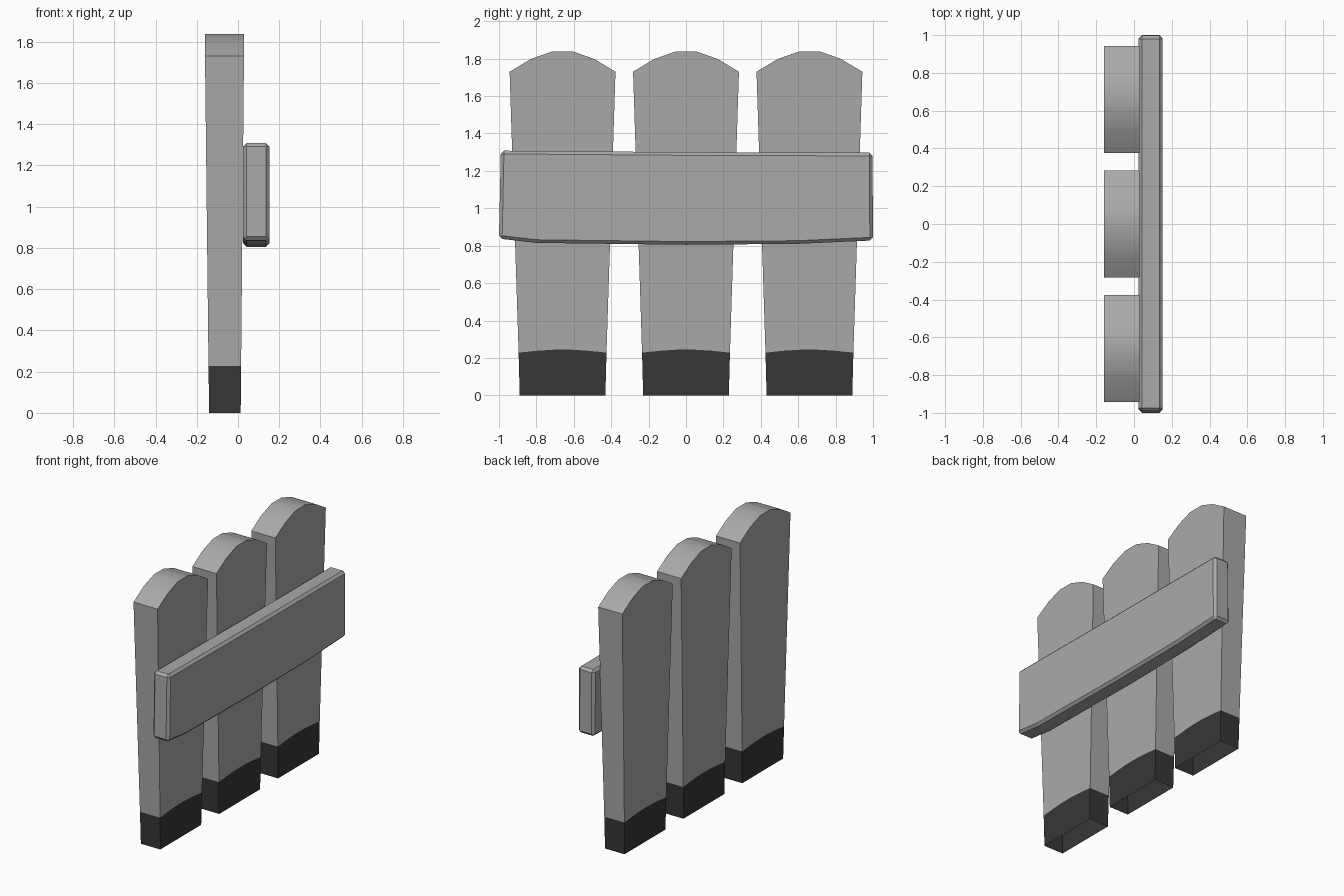
import bpy, bmesh

old = bpy.data.objects.get("Cube")
if old:
    bpy.data.objects.remove(old, do_unlink=True)


def material(name, value):
    m = bpy.data.materials.new(name)
    m.use_nodes = True
    colour = (value, value, value, 1)
    m.diffuse_color = colour
    m.node_tree.nodes["Principled BSDF"].inputs["Base Color"].default_value = colour
    return m


grey = material("grey paint", 0.40)
dark = material("dark base", 0.038)


def finish(name, bm, materials):
    bmesh.ops.recalc_face_normals(bm, faces=bm.faces)
    mesh = bpy.data.meshes.new(name)
    bm.to_mesh(mesh)
    bm.free()
    for m in materials:
        mesh.materials.append(m)
    ob = bpy.data.objects.new(name, mesh)
    bpy.context.collection.objects.link(ob)
    bpy.ops.object.select_all(action="DESELECT")
    ob.select_set(True)
    bpy.context.view_layer.objects.active = ob
    return ob


# Tapered picket: rows of points across the width, from the foot to the arched top
ARCH = [0, 0.63, 1, 1, 0.63, 0]
ROWS = [  # base height, arch rise, half width, back x, front x
    (0, 0, 0.229, -0.14, 0.013),
    (0.228, 0.016, 0.235, -0.143, 0.015),
    (1.73, 0.108, 0.283, -0.16, 0.029),
]


def picket(name, y):
    bm = bmesh.new()
    n = len(ARCH)
    loops = []
    for z, rise, half, back, front in ROWS:
        sides = []
        for x in (back, front):
            sides.append([bm.verts.new((x, y + half * (2 * i / (n - 1) - 1), z + rise * a))
                          for i, a in enumerate(ARCH)])
        loops.append(sides[0] + sides[1][::-1])
    # Walls; the foot is left open underneath
    for level, (low, high) in enumerate(zip(loops, loops[1:])):
        for i in range(2 * n):
            j = (i + 1) % (2 * n)
            f = bm.faces.new((low[i], low[j], high[j], high[i]))
            f.material_index = 1 if level == 0 else 0
    # Arched top
    top = loops[-1]
    for i in range(n - 1):
        bm.faces.new((top[i], top[i + 1], top[-2 - i], top[-1 - i]))
    finish(name, bm, (grey, dark))
    bpy.ops.object.shade_smooth_by_angle()


for name, y in (("right_picket", -0.66), ("middle_picket", 0), ("left_picket", 0.66)):
    picket(name, y)

# Slightly uneven cross board with chamfered edges
OUTLINE = [(-1, 0.838), (-0.8, 0.815), (0, 0.805), (0.6, 0.81), (1, 0.828),
           (0.997, 1.297), (0, 1.3), (-0.99, 1.308)]
bm = bmesh.new()
face = bm.faces.new([bm.verts.new((0.025, y, z)) for y, z in OUTLINE])
out = bmesh.ops.extrude_face_region(bm, geom=[face])
bmesh.ops.translate(bm, vec=(0.127, 0, 0),
                    verts=[g for g in out["geom"] if isinstance(g, bmesh.types.BMVert)])
board = finish("cross_board", bm, (grey,))
bevel = board.modifiers.new("chamfer", "BEVEL")
bevel.width = 0.017
bevel.segments = 1
bevel.limit_method = "ANGLE"
